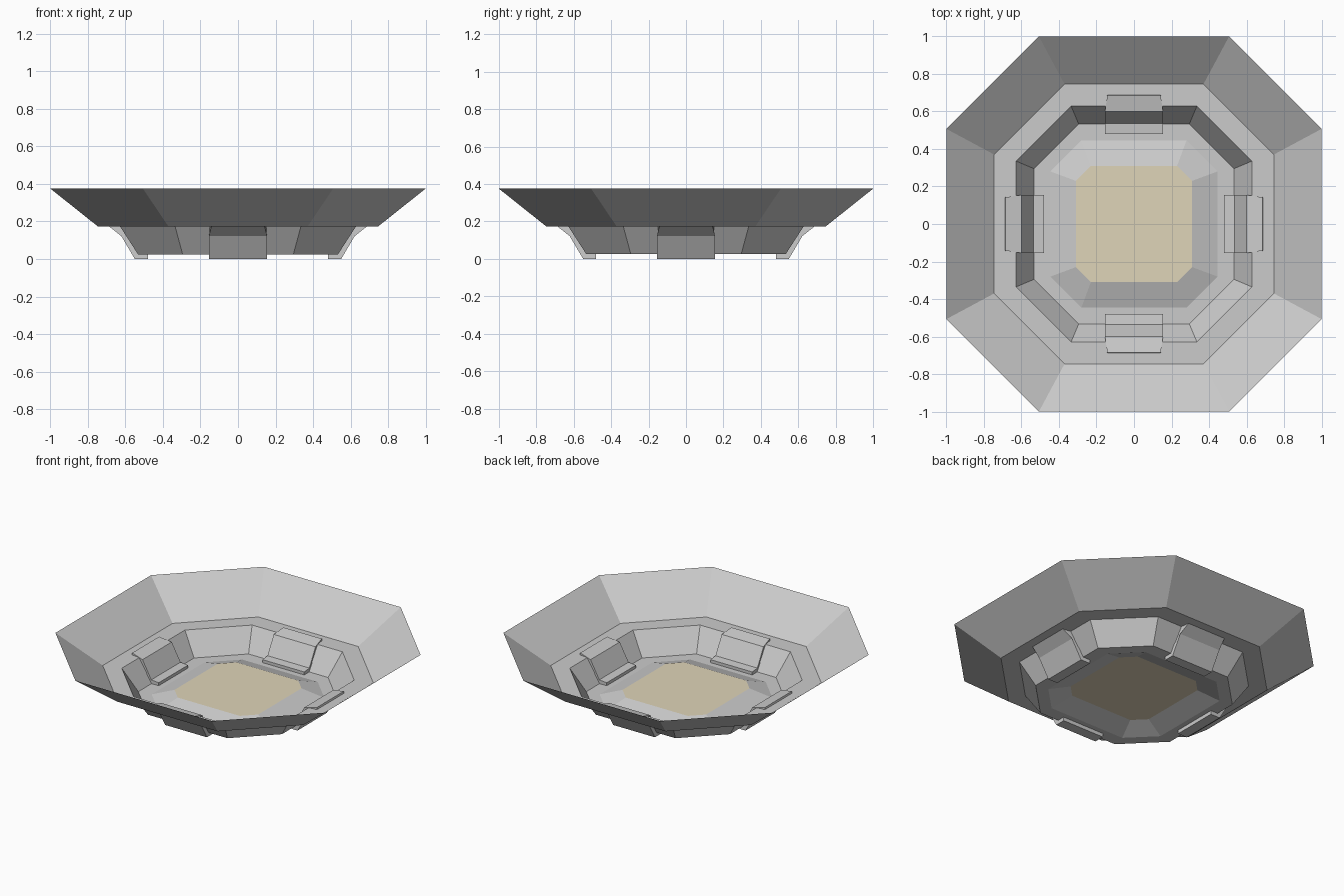
import bpy, bmesh
from math import pi
from mathutils import Matrix

if "Cube" in bpy.data.objects:
    bpy.data.objects.remove(bpy.data.objects["Cube"])


def finish(bm, name, color=None):
    me = bpy.data.meshes.new(name)
    bm.to_mesh(me)
    bm.free()
    ob = bpy.data.objects.new(name, me)
    bpy.context.collection.objects.link(ob)
    if color:
        mat = bpy.data.materials.new(name + "_color")
        mat.diffuse_color = color
        mat.use_nodes = True
        mat.node_tree.nodes["Principled BSDF"].inputs["Base Color"].default_value = mat.diffuse_color
        me.materials.append(mat)
    return ob


def octagon(bm, a, b, z):
    # a = distance of the main sides, b = half length of those sides
    pts = [(a, -b), (a, b), (b, a), (-b, a), (-a, b), (-a, -b), (-b, -a), (b, -a)]
    return [bm.verts.new((x, y, z)) for x, y in pts]


def loft(name, rings):
    # rings run from the outside to the inside, faces look inward / up
    bm = bmesh.new()
    loops = [octagon(bm, *r) for r in rings]
    for outer, inner in zip(loops, loops[1:]):
        for i in range(8):
            j = (i + 1) % 8
            bm.faces.new((outer[i], outer[j], inner[j], inner[i]))
    return finish(bm, name)


# Flared rim, flat ledge, inner wall and floor border
loft("rim", [(1.0, 0.507, 0.375), (0.745, 0.37, 0.172)])
loft("ledge", [(0.745, 0.37, 0.172), (0.628, 0.335, 0.172)])
loft("inner_wall", [(0.628, 0.335, 0.172), (0.533, 0.295, 0.025)])
loft("floor_border", [(0.533, 0.295, 0.025), (0.445, 0.28, 0.025)])

# Low mound with a sandy top
loft("mound_slope", [(0.445, 0.28, 0.025), (0.31, 0.23, 0.072)])
bm = bmesh.new()
bm.faces.new(octagon(bm, 0.31, 0.23, 0.072))
finish(bm, "sand", (0.74, 0.66, 0.48, 1))

# Four clamps through the wall: (distance, height, half width)
profile = [(0.48, 0.0, 0.155), (0.55, 0.0, 0.155), (0.622, 0.122, 0.155),
           (0.688, 0.174, 0.142), (0.685, 0.186, 0.142), (0.60, 0.168, 0.155),
           (0.535, 0.05, 0.155), (0.48, 0.045, 0.155)]
for k, side in enumerate(("right", "back", "left", "front")):
    bm = bmesh.new()
    ends = [[bm.verts.new((d, s * w, z)) for d, z, w in profile] for s in (-1, 1)]
    n = len(profile)
    for i in range(n):
        j = (i + 1) % n
        bm.faces.new((ends[0][i], ends[0][j], ends[1][j], ends[1][i]))
    for e in ends:
        bm.faces.new(e)
    bmesh.ops.recalc_face_normals(bm, faces=bm.faces)
    bm.transform(Matrix.Rotation(k * pi / 2, 4, 'Z'))
    finish(bm, "clamp_" + side, (0.8, 0.8, 0.8, 1))
